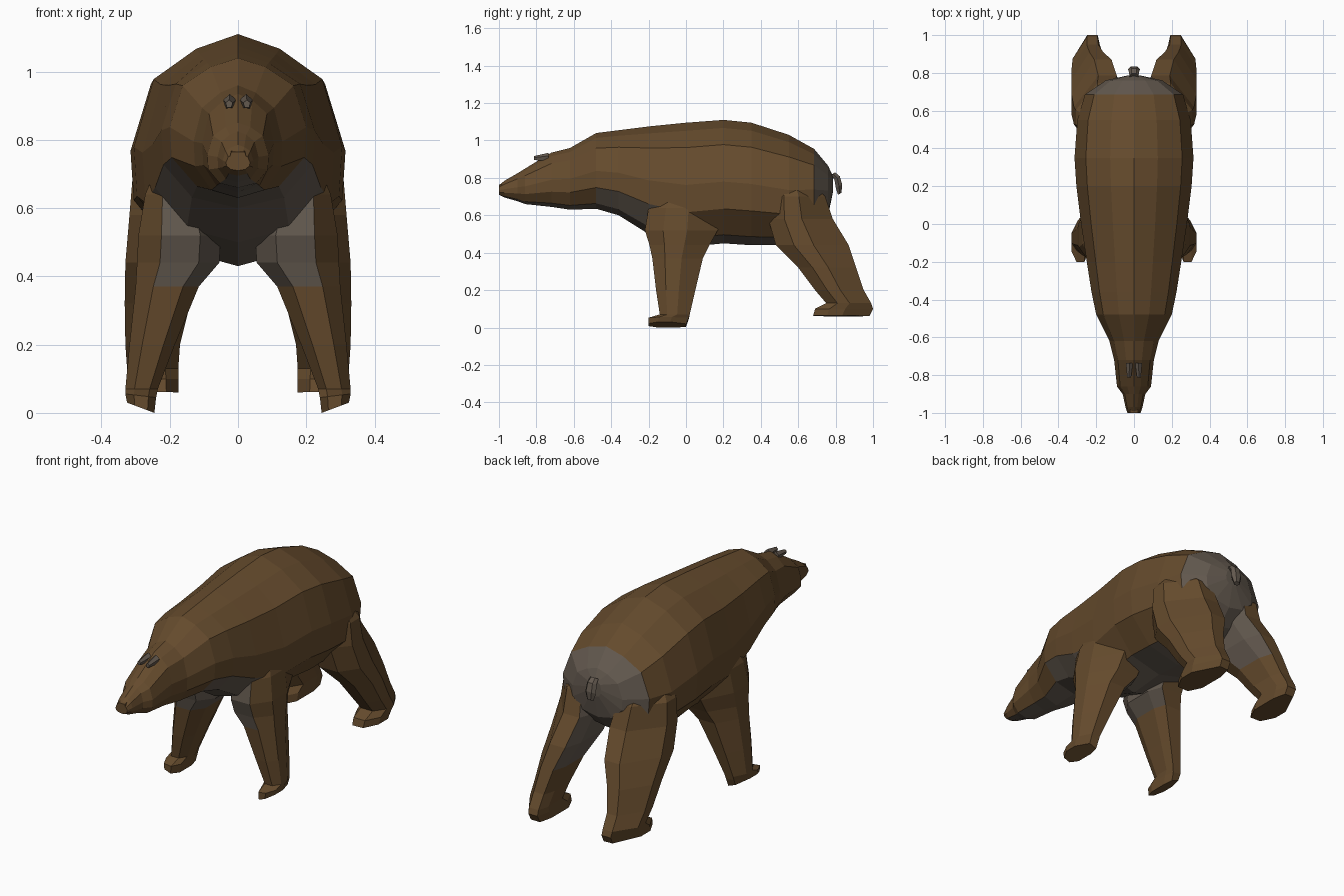
import bpy, bmesh, math
from mathutils import Vector

if "Cube" in bpy.data.objects:
    bpy.data.objects.remove(bpy.data.objects["Cube"])


def material(name, rgb):
    m = bpy.data.materials.new(name)
    m.diffuse_color = (*rgb, 1)
    m.use_nodes = True
    m.node_tree.nodes["Principled BSDF"].inputs["Base Color"].default_value = m.diffuse_color
    return m


BROWN = material("brown fur", (0.130, 0.070, 0.026))
GREY = material("grey fur", (0.125, 0.100, 0.078))


def loft(name, rings, grey_rule=None, base=0):
    """Skin a list of closed rings, cap both ends, colour faces by a rule."""
    bm = bmesh.new()
    vr = [[bm.verts.new(p) for p in ring] for ring in rings]
    n = len(vr[0])
    for a, b in zip(vr, vr[1:]):
        for i in range(n):
            j = (i + 1) % n
            bm.faces.new((a[i], a[j], b[j], b[i]))
    bm.faces.new(vr[0])
    bm.faces.new(vr[-1])
    bmesh.ops.recalc_face_normals(bm, faces=bm.faces)
    for f in bm.faces:
        f.material_index = base
        if grey_rule and grey_rule(f.calc_center_median(), f.normal):
            f.material_index = 1
    me = bpy.data.meshes.new(name)
    bm.to_mesh(me)
    bm.free()
    me.materials.append(BROWN)
    me.materials.append(GREY)
    ob = bpy.data.objects.new(name, me)
    bpy.context.collection.objects.link(ob)
    return ob


# Body and head: stations of y, top, bottom, half width
PROFILE = [(0, 0), (.40, .065), (.81, .2), (1, .5), (.97, .72), (.60, .93), (0, 1)]
STATIONS = [
    (-1.0, .76, .71, .035), (-.97, .785, .695, .045), (-.9, .825, .675, .06),
    (-.86, .85, .66, .09), (-.72, .935, .645, .105), (-.62, .96, .63, .13),
    (-.48, 1.04, .635, .20), (-.36, 1.055, .60, .225), (-.2, 1.075, .50, .25),
    (0, 1.095, .43, .28), (.2, 1.11, .45, .305), (.35, 1.095, .44, .315),
    (.55, 1.03, .44, .30), (.685, .955, .52, .26), (.76, .865, .60, .15),
    (.785, .81, .72, .04)]


def body_ring(y, top, bot, w):
    half = [(fx * w, y, top - t * (top - bot)) for fx, t in PROFILE]
    return half + [(-x, yy, z) for x, yy, z in half[-2:0:-1]]


def body_grey(c, n):
    if c.y > .69:                       # rump
        return True
    if -.45 < c.y < -.05:               # chest
        return n.z < -.55
    return n.z < -.82 and c.y > -.95    # throat and belly


loft("body", [body_ring(*s) for s in STATIONS], body_grey)


# Legs: levels of z, front y, back y, inner x, outer x
FRONT_LEG = [
    (.74, -.13, .12, .12, .23), (.64, -.20, .17, .09, .272),
    (.52, -.22, .17, .05, .292), (.44, -.195, .125, .055, .296),
    (.37, -.18, .09, .115, .30), (.20, -.16, .05, .185, .318),
    (.07, -.14, .02, .235, .33), (.045, -.20, .015, .24, .33),
    (.0, -.20, .0, .245, .325)]
HIND_LEG = [
    (.80, .50, .64, .12, .25), (.70, .45, .745, .08, .308),
    (.58, .44, .785, .06, .318), (.44, .48, .87, .09, .33),
    (.32, .60, .91, .14, .332), (.20, .69, .95, .17, .33),
    (.13, .75, .99, .175, .325), (.10, .69, 1.0, .175, .32),
    (.06, .68, .98, .175, .315)]


def leg_ring(side, z, y0, y1, x0, x1, back_cut, back_y):
    w, d = x1 - x0, y1 - y0
    pts = [(x0 + .25 * w, y0), (x1 - .28 * w, y0), (x1, y0 + .25 * d),
           (x1, y1 - back_y * d), (x1 - back_cut * w, y1), (x0 + .12 * w, y1),
           (x0, y1 - .25 * d), (x0, y0 + .25 * d)]
    tilt = .03 * max(0, .07 - z) / .07      # soles rise outwards
    return [(side * x, y, z + tilt * (x - x0) / w) for x, y in pts]


for side, label in ((1, "left"), (-1, "right")):
    loft(f"front_leg_{label}",
         [leg_ring(side, *s, .35, .42) for s in FRONT_LEG],
         lambda c, n: .37 < c.z < .6 and n.x * side < .35
         and (n.x * side < -.2 or n.y < -.6))
    loft(f"hind_leg_{label}",
         [leg_ring(side, *s, .5, .48) for s in HIND_LEG],
         lambda c, n: c.z > .36 and n.x * side < -.3 and n.y > -.4)

    # Ears: short tapered tufts lying forward on the brow
    ring, end = [], []
    for k in range(5):
        a = k * math.tau / 5 + math.pi / 2
        dx, dz = math.cos(a), math.sin(a)
        ring.append((side * (.024 + .02 * dx), -.735, .91 + .024 * dz))
        end.append((side * (.026 + .011 * dx), -.812, .905 + .012 * dz))
    loft(f"ear_{label}", [ring, end], base=1)

# Tail: short drooping stub
TAIL = [(.765, .80, .020), (.785, .822, .024), (.808, .80, .028),
        (.818, .755, .032), (.822, .715, .018)]
rings = []
for y, z, r in TAIL:
    rings.append([(r * math.cos(a), y + .6 * r * math.sin(a), z + .35 * r * math.sin(a))
                  for a in (k * math.pi / 3 for k in range(6))])
loft("tail", rings, base=1)

# Nose
loft("nose", [[(-.028, y, z), (.028, y, z), (.02, y, z + .03), (-.02, y, z + .03)]
              for y, z in ((-1.0, .735), (-.94, .745))])
